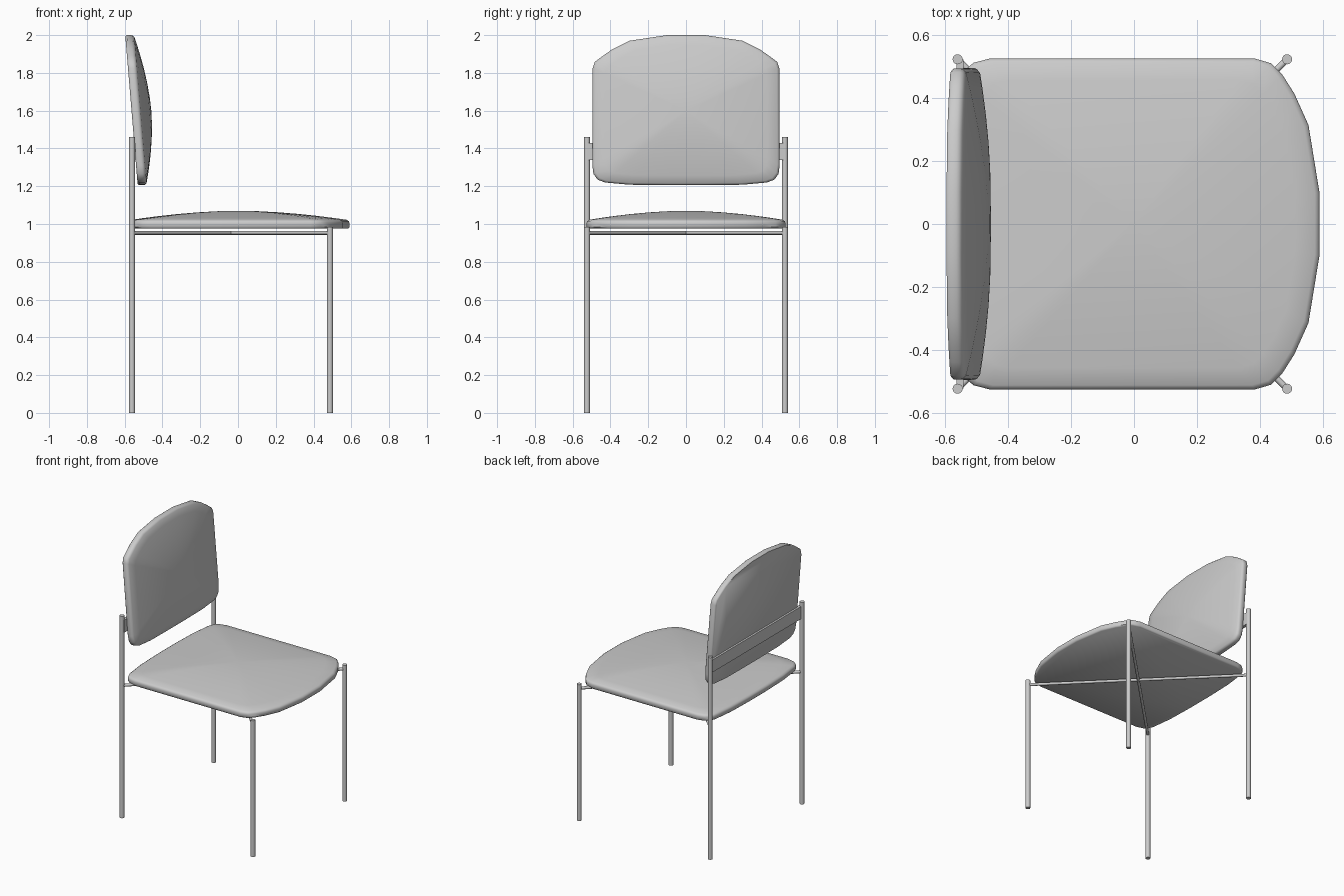
import bpy, bmesh
from math import radians
from mathutils import Vector

if "Cube" in bpy.data.objects:
    bpy.data.objects.remove(bpy.data.objects["Cube"])


def finish(bm, name, angle=35):
    bmesh.ops.recalc_face_normals(bm, faces=bm.faces[:])
    me = bpy.data.meshes.new(name)
    bm.to_mesh(me)
    bm.free()
    ob = bpy.data.objects.new(name, me)
    bpy.context.collection.objects.link(ob)
    bpy.context.view_layer.objects.active = ob
    ob.select_set(True)
    bpy.ops.object.shade_smooth_by_angle(angle=radians(angle))
    ob.select_set(False)
    return ob


def rod(name, a, b, r, sides=16):
    a, b = Vector(a), Vector(b)
    d = b - a
    bm = bmesh.new()
    bmesh.ops.create_cone(bm, cap_ends=True, segments=sides, radius1=r,
                          radius2=r, depth=d.length)
    bm.transform(d.to_track_quat('Z', 'Y').to_matrix().to_4x4())
    bmesh.ops.translate(bm, verts=bm.verts[:], vec=(a + b) / 2)
    return finish(bm, name)


def cushion(name, half, centre, band, dome, place):
    """Padded panel: half outline (u, v >= 0) mirrored in v, domed on one side."""
    outline = half + [(u, -v) for u, v in reversed(half)]
    rings = [(0.985, 0), (1, 0.008), (1, band - 0.014), (0.994, band - 0.005)]
    rings += [(s, band + dome * (1 - s ** 1.8))
              for s in (0.975, 0.87, 0.72, 0.55, 0.37, 0.18)]
    bm = bmesh.new()
    loops = []
    for s, h in rings:
        loops.append([bm.verts.new(place(centre + (u - centre) * s, v * s, h))
                      for u, v in outline])
    n = len(outline)
    for lo, hi in zip(loops, loops[1:]):
        for i in range(n):
            j = (i + 1) % n
            bm.faces.new((lo[i], lo[j], hi[j], hi[i]))
    bm.faces.new(loops[0])
    tip = bm.verts.new(place(centre, 0, band + dome))
    for i in range(n):
        bm.faces.new((loops[-1][i], loops[-1][(i + 1) % n], tip))
    return finish(bm, name, 50)


# Seat cushion, bowed at the front edge (+x)
seat = [(-0.578, 0.1), (-0.572, 0.3), (-0.553, 0.455), (-0.538, 0.49),
        (-0.51, 0.513), (-0.46, 0.526), (0.385, 0.526), (0.437, 0.511),
        (0.472, 0.475), (0.51, 0.415), (0.555, 0.315), (0.59, 0.1)]
cushion("seat", seat, 0.0, 0.045, 0.05, lambda u, v, h: (u, v, 0.975 + h))

# Backrest cushion, leaning backwards with an arched top
back = [(1.206, 0.1), (1.208, 0.3), (1.22, 0.43), (1.235, 0.468),
        (1.265, 0.49), (1.31, 0.496), (1.825, 0.494), (1.858, 0.483),
        (1.89, 0.44), (1.925, 0.39), (1.97, 0.3), (2.0, 0.1)]
cushion("backrest", back, 1.6, 0.045, 0.06,
        lambda u, v, h: (-0.597 + (2.0 - u) * 0.083 + h, v, u))

# Legs; the back pair runs up to carry the backrest
bx, fx, ly = -0.561, 0.487, 0.524
for side, y in (("left", -ly), ("right", ly)):
    rod("back_leg_" + side, (bx, y, 0), (bx, y, 1.46), 0.016)
    rod("front_leg_" + side, (fx, y, 0), (fx, y, 0.985), 0.016)
    # Crossed brace under the seat
    rod("seat_brace_" + side, (bx, y, 0.953), (fx, -y, 0.953), 0.01)

# Flat bar joining the back legs behind the backrest
bm = bmesh.new()
bmesh.ops.create_cube(bm, size=1)
bmesh.ops.scale(bm, verts=bm.verts[:], vec=(0.022, 2 * ly, 0.09))
bmesh.ops.translate(bm, verts=bm.verts[:], vec=(-0.553, 0, 1.385))
finish(bm, "backrest_bar")
